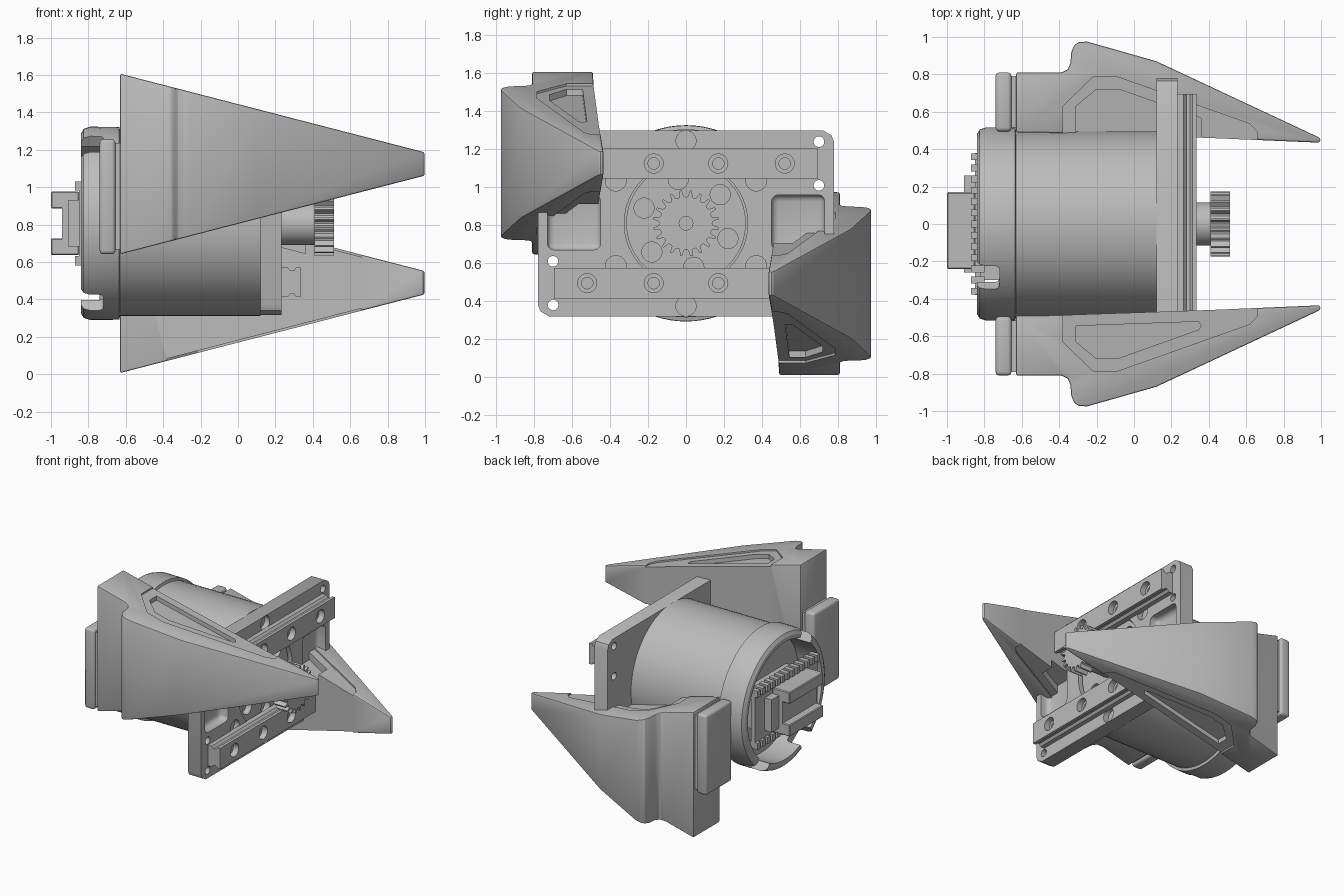
import bpy, bmesh, math
from mathutils import Matrix, Vector

if "Cube" in bpy.data.objects:
    bpy.data.objects.remove(bpy.data.objects["Cube"], do_unlink=True)

C = 0.807  # height of the motor axis; parts are built around z = 0 and lifted
grey = bpy.data.materials.new("machined grey")
grey.use_nodes = True
GREY = (0.5, 0.5, 0.5, 1)
grey.diffuse_color = GREY
grey.node_tree.nodes["Principled BSDF"].inputs["Base Color"].default_value = GREY


def make(name, bm):
    bmesh.ops.recalc_face_normals(bm, faces=bm.faces)
    me = bpy.data.meshes.new(name)
    bm.to_mesh(me)
    bm.free()
    me.materials.append(grey)
    ob = bpy.data.objects.new(name, me)
    ob.location.z = C
    bpy.context.collection.objects.link(ob)
    return ob


def loft(name, a, b):
    """Closed solid between two matching outlines."""
    bm = bmesh.new()
    va, vb = [bm.verts.new(p) for p in a], [bm.verts.new(p) for p in b]
    n = len(a)
    bm.faces.new(va)
    bm.faces.new(vb)
    for i in range(n):
        bm.faces.new((va[i], va[(i + 1) % n], vb[(i + 1) % n], vb[i]))
    return make(name, bm)


def slab(name, yz, x0, x1):
    return loft(name, [(x0, y, z) for y, z in yz], [(x1, y, z) for y, z in yz])


def box(name, x0, x1, y0, y1, z0, z1):
    return slab(name, [(y0, z0), (y1, z0), (y1, z1), (y0, z1)], x0, x1)


def disc(name, y, z, r, x0, x1, n=32):
    return slab(name, [(y + r * math.cos(2 * math.pi * i / n), z + r * math.sin(2 * math.pi * i / n))
                       for i in range(n)], x0, x1)


def wedge(name, xy, lo, hi):
    """Plan outline extruded up between two sloping planes."""
    return loft(name, [(x, y, lo(x)) for x, y in xy], [(x, y, hi(x)) for x, y in xy])


def apply(ob, kind, **settings):
    mod = ob.modifiers.new(kind, kind)
    for k, v in settings.items():
        setattr(mod, k, v)
    bpy.context.view_layer.objects.active = ob
    bpy.ops.object.modifier_apply(modifier=mod.name)


def cut(ob, cutter):
    apply(ob, 'BOOLEAN', object=cutter, operation='DIFFERENCE', solver='EXACT')
    bpy.data.objects.remove(cutter, do_unlink=True)


def bevel(ob, w, seg=2):
    apply(ob, 'BEVEL', width=w, segments=seg, limit_method='ANGLE', angle_limit=math.radians(35))


def turned_copy(ob, name):
    """Opposite part, half a turn about the motor axis."""
    other = bpy.data.objects.new(name, ob.data)
    other.location = ob.location
    other.rotation_euler.x = math.pi
    bpy.context.collection.objects.link(other)


# Jaw: plan outline between sloping top and bottom
def top(x):
    return 0.80 - (x + 0.63) * 0.258


def bottom(x):
    return -0.165 + (x + 0.63) * 0.258


jaw = wedge("front_jaw", [
    (-0.63, -0.49), (-0.63, -0.81), (-0.39, -0.81), (-0.355, -0.825), (-0.34, -0.86),
    (-0.335, -0.92), (-0.32, -0.955), (-0.295, -0.973), (-0.25, -0.975), (0.12, -0.87),
    (0.985, -0.465), (1.0, -0.45), (0.99, -0.435), (0.4, -0.46), (-0.38, -0.487)], bottom, top)
bevel(jaw, 0.012)
panel = [(-0.38, -0.40), (-0.38, -0.63), (-0.22, -0.785), (-0.085, -0.785), (0.62, -0.535),
         (0.66, -0.49), (0.66, -0.40)]
pocket = [(-0.31, -0.545), (-0.31, -0.63), (-0.20, -0.72), (-0.09, -0.72), (0.345, -0.565),
          (0.36, -0.545), (0.345, -0.522)]
bay = [(-0.31, -0.40), (-0.31, -0.63), (-0.20, -0.72), (-0.08, -0.72), (0.36, -0.565), (0.36, -0.40)]
for pts, depth in ((panel, 0.012), (pocket, 0.045)):
    cut(jaw, wedge("jaw_cutter", pts, lambda x: top(x) - depth, lambda x: top(x) + 0.1))
for pts, depth in ((panel, 0.012), (bay, 0.07)):
    cut(jaw, wedge("jaw_cutter", pts, lambda x: bottom(x) - 0.1, lambda x: bottom(x) + depth))

# Pad behind each jaw
pad = box("front_jaw_pad", -0.74, -0.655, -0.81, -0.495, -0.165, 0.45)
bevel(pad, 0.02, 3)
web = box("front_pad_joint", -0.66, -0.62, -0.79, -0.515, -0.14, 0.43)

# Motor body with an open rear bell, turned around the x axis
bm = bmesh.new()
profile = [(0.12, 0), (0.12, 0.495), (-0.63, 0.495), (-0.635, 0.515), (-0.79, 0.517), (-0.825, 0.505),
           (-0.84, 0.48), (-0.84, 0.45), (-0.64, 0.45), (-0.64, 0)]
vs = [bm.verts.new((x, 0, r)) for x, r in profile]
es = [bm.edges.new(p) for p in zip(vs, vs[1:])]
bmesh.ops.spin(bm, geom=vs + es, cent=(0, 0, 0), axis=(1, 0, 0), angle=2 * math.pi, steps=72)
bmesh.ops.remove_doubles(bm, verts=bm.verts, dist=1e-4)
motor = make("motor_body", bm)
for angle in (34, 146, 214):  # cable notches in the rear rim
    notch = box("notch_cutter", -0.9, -0.72, -0.075, 0.075, 0.38, 0.6)
    bevel(notch, 0.025, 3)
    notch.data.transform(Matrix.Rotation(math.radians(angle), 4, 'X'))
    cut(motor, notch)

# Electronics in the rear bell
parts = [motor, jaw, pad, web,
         box("circuit_board", -0.85, -0.82, -0.38, 0.38, -0.2, 0.2),
         box("board_mount", -0.83, -0.63, -0.3, 0.3, -0.12, 0.12),
         box("connector_base", -0.91, -0.84, -0.26, 0.26, -0.125, 0.125),
         box("connector_middle", -0.94, -0.9, -0.24, 0.17, -0.09, 0.09)]
for label, s in (("upper", 1), ("lower", -1)):
    z0, z1 = sorted((s * 0.08, s * 0.17))
    plug = box(label + "_connector", -1.0, -0.85, -0.24, 0.17, z0, z1)
    bevel(plug, 0.006, 1)
    parts.append(plug)
    z0, z1 = sorted((s * 0.175, s * 0.225))
    for i in range(13):
        y = -0.36 + i * 0.06
        parts.append(box(f"{label}_pin_{i + 1}", -0.872, -0.8, y - 0.018, y + 0.018, z0, z1))

# Mounting plate with pockets, bolt holes and a central opening
plate = slab("mounting_plate", [
    (-0.72, -0.49), (0.78, -0.49), (0.78, 0.43), (0.765, 0.465), (0.72, 0.49),
    (-0.78, 0.49), (-0.78, -0.43), (-0.765, -0.465)], 0.12, 0.232)
cut(plate, disc("opening_cutter", 0, 0, 0.325, 0.0, 0.4, 64))
for s in (1, -1):
    y0, y1 = sorted((s * 0.45, s * 0.73))
    recess = box("pocket_cutter", 0.16, 0.4, y0, y1, -0.14, 0.15)
    bevel(recess, 0.035, 3)
    cut(plate, recess)
    for z in (0.43, 0.2):
        cut(plate, disc("hole_cutter", s * 0.70, s * z, 0.028, 0.0, 0.4, 20))
    cut(plate, disc("hole_cutter", 0, s * 0.435, 0.053, 0.19, 0.4))
    for y in (-0.37, 0.37):
        cut(plate, disc("hole_cutter", y, s * 0.225, 0.055, 0.19, 0.4))
parts.append(plate)

# Motor face inside the plate opening
face = disc("motor_face", 0, 0, 0.315, 0.11, 0.205, 64)
for a in range(-80, 280, 60):
    t = math.radians(a)
    cut(face, disc("hole_cutter", 0.235 * math.cos(t), 0.235 * math.sin(t), 0.053, 0.16, 0.4))
parts.append(face)

# Linear rail with side grooves and counterbored holes
rail_xz = [(0.225, 0.235), (0.265, 0.235), (0.28, 0.252), (0.3, 0.252), (0.312, 0.235), (0.335, 0.235),
           (0.335, 0.395), (0.312, 0.395), (0.3, 0.378), (0.28, 0.378), (0.265, 0.395), (0.225, 0.395)]
rail = loft("upper_rail", [(x, -0.695, z) for x, z in rail_xz], [(x, 0.695, z) for x, z in rail_xz])
for y in (-0.17, 0.17, 0.52):
    cut(rail, disc("hole_cutter", y, 0.315, 0.05, 0.29, 0.5))
    cut(rail, disc("hole_cutter", y, 0.315, 0.03, 0.1, 0.5, 24))
parts.append(rail)

# Drive shaft and pinion
shaft = disc("drive_shaft", 0, 0, 0.115, 0.2, 0.415, 40)
teeth, gear = 20, []
for i in range(teeth):
    for f, r in ((0.0, 0.138), (0.25, 0.142), (0.4, 0.174), (0.62, 0.174), (0.77, 0.142)):
        t = 2 * math.pi * (i + f) / teeth
        gear.append((r * math.cos(t), r * math.sin(t)))
pinion = slab("pinion_gear", gear, 0.41, 0.512)
cut(pinion, disc("bore_cutter", 0, 0, 0.036, 0.49, 0.6, 24))
parts += [shaft, pinion]

# Smooth the rounded surfaces, then add the opposite jaw, pad and rail
for ob in parts:
    bpy.ops.object.select_all(action='DESELECT')
    ob.select_set(True)
    bpy.context.view_layer.objects.active = ob
    bpy.ops.object.shade_smooth_by_angle(angle=math.radians(30))
turned_copy(jaw, "back_jaw")
turned_copy(pad, "back_jaw_pad")
turned_copy(web, "back_pad_joint")
turned_copy(rail, "lower_rail")
